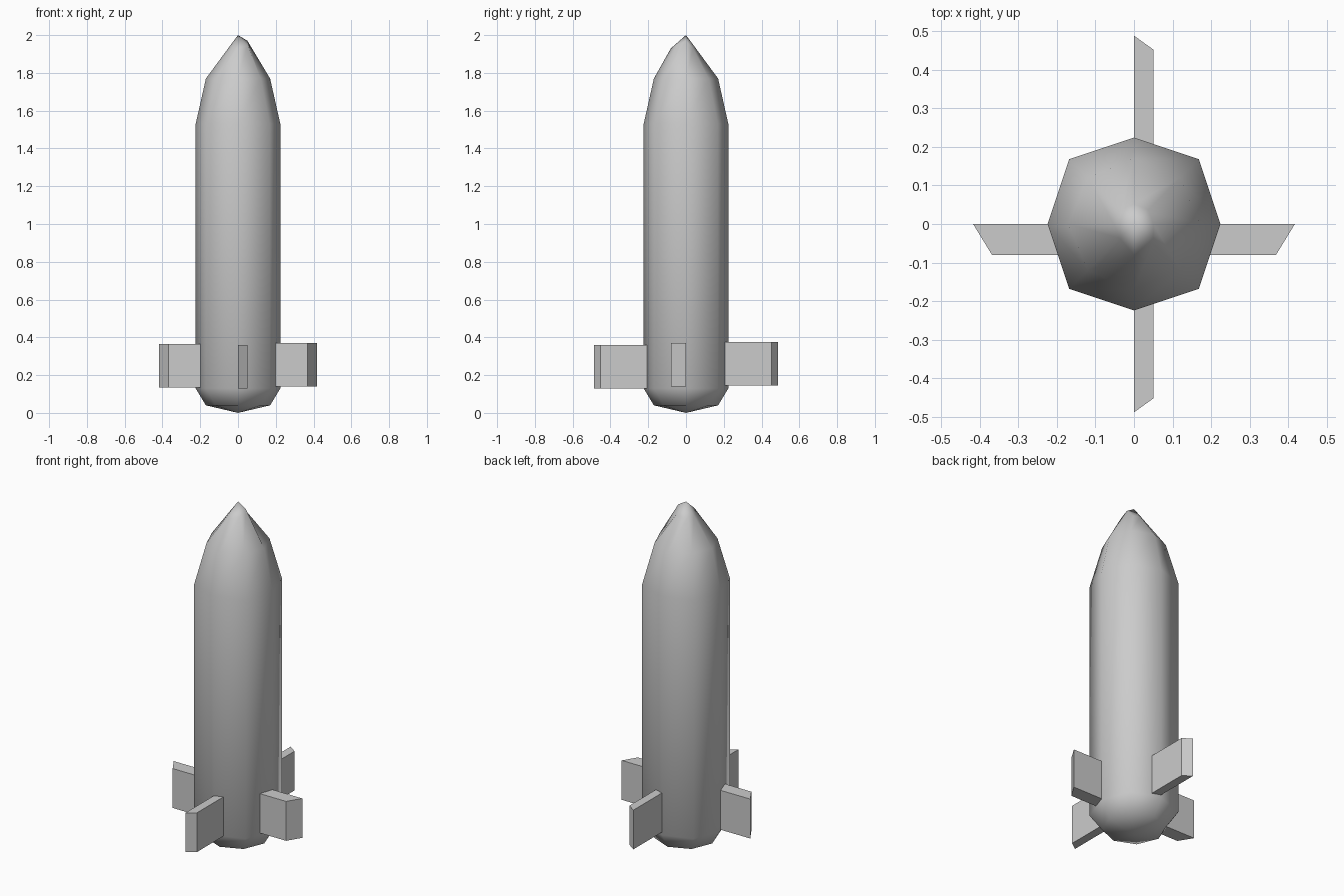
import bpy, bmesh, math

if "Cube" in bpy.data.objects:
    bpy.data.objects.remove(bpy.data.objects["Cube"])

def make_object(name, bm, smooth):
    bmesh.ops.recalc_face_normals(bm, faces=bm.faces)
    for f in bm.faces:
        f.smooth = smooth
    mesh = bpy.data.meshes.new(name)
    bm.to_mesh(mesh)
    bm.free()
    obj = bpy.data.objects.new(name, mesh)
    bpy.context.collection.objects.link(obj)
    return obj

# Eight-sided hull: rings of (radius, height), diagonals slightly wider
profile = [(0.17, 0.04), (0.224, 0.13), (0.224, 1.53), (0.17, 1.77), (0.052, 1.93)]
# Uneven nose corners: (ring, side) -> (radius, height)
nose_bumps = {(4, 0): (0.05, 1.97), (4, 6): (0.08, 1.93), (4, 7): (0.07, 1.945)}
bm = bmesh.new()
rings = []
for i, (r, z) in enumerate(profile):
    ring = []
    for k in range(8):
        rr, zz = nose_bumps.get((i, k), (r, z))
        if k % 2 and i in (1, 2):
            rr *= 1.06
        a = k * math.pi / 4
        ring.append(bm.verts.new((rr * math.cos(a), rr * math.sin(a), zz)))
    rings.append(ring)
base = bm.verts.new((0, 0, 0.0))
tip = bm.verts.new((0, 0, 2.0))
for k in range(8):
    n = (k + 1) % 8
    for lo, hi in zip(rings, rings[1:]):
        bm.faces.new((lo[k], lo[n], hi[n], hi[k]))
    bm.faces.new((base, rings[0][n], rings[0][k]))
    bm.faces.new((tip, rings[-1][k], rings[-1][n]))
make_object("hull", bm, True)

# Fins: slanted plan outline extruded upward
def fin(name, outline, z0, z1):
    bm = bmesh.new()
    face = bm.faces.new([bm.verts.new((x, y, z0)) for x, y in outline])
    new = bmesh.ops.extrude_face_region(bm, geom=[face])["geom"]
    verts = [g for g in new if isinstance(g, bmesh.types.BMVert)]
    bmesh.ops.translate(bm, verts=verts, vec=(0, 0, z1 - z0))
    make_object(name, bm, False)

for side, s, lift in (("left", -1, 0), ("right", 1, 0.004)):
    fin(side + "_fin", [(s * 0.2, 0), (s * 0.417, 0), (s * 0.368, -0.08), (s * 0.19, -0.08)],
        0.135 + lift, 0.366 + lift)
for side, s, lift in (("front", -1, 0), ("back", 1, 0.016)):
    fin(side + "_fin", [(0, s * 0.2), (0, s * 0.488), (0.05, s * 0.452), (0.05, s * 0.2)],
        0.13 + lift, 0.36 + lift)
